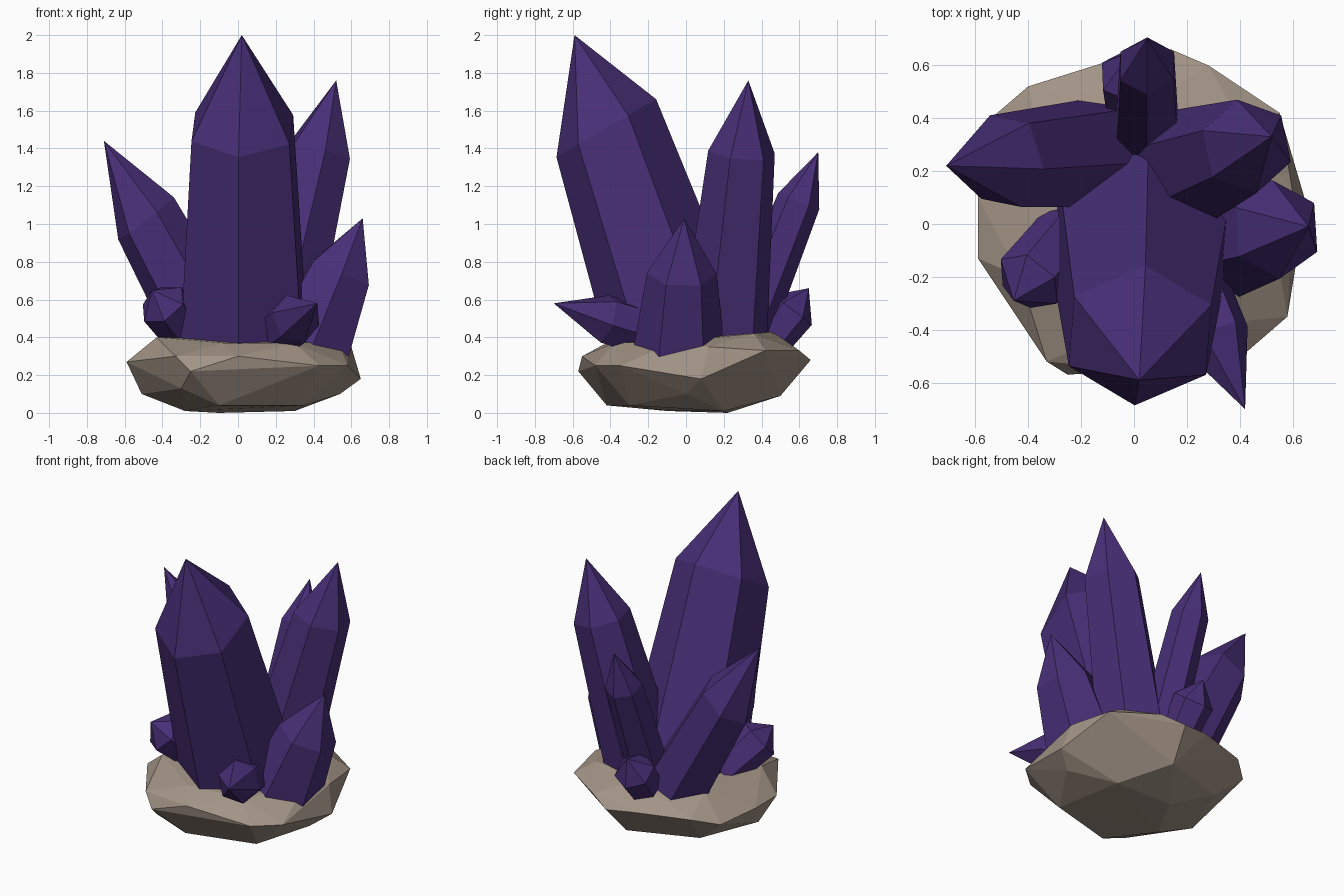
import bpy, bmesh
from math import cos, sin, radians, pi
from mathutils import Vector

if "Cube" in bpy.data.objects:
    bpy.data.objects.remove(bpy.data.objects["Cube"])


def material(name, color):
    m = bpy.data.materials.new(name)
    m.diffuse_color = (*color, 1)
    m.use_nodes = True
    m.node_tree.nodes["Principled BSDF"].inputs["Base Color"].default_value = m.diffuse_color
    return m


def finish(bm, name, mat):
    bmesh.ops.recalc_face_normals(bm, faces=bm.faces)
    mesh = bpy.data.meshes.new(name)
    bm.to_mesh(mesh)
    bm.free()
    mesh.materials.append(mat)
    ob = bpy.data.objects.new(name, mesh)
    bpy.context.collection.objects.link(ob)
    return ob


def crystal(name, base, tip, r_base, r_shoulder, shoulder, twist, skew, mat):
    """Six-sided pointed prism; twist is measured from the lean direction,
    skew drops the shoulder on the leaning side."""
    base, tip = Vector(base), Vector(tip)
    w = (tip - base).normalized()
    u = Vector((w.x, w.y, 0))
    u = (u - w * u.dot(w)).normalized()
    v = w.cross(u)
    bm = bmesh.new()

    def ring(center, r, drop):
        angles = [radians(twist) + i * pi / 3 for i in range(6)]
        return [bm.verts.new(center + (u * cos(a) + v * sin(a)) * r - w * drop * cos(a))
                for a in angles]

    low = ring(base, r_base, 0)
    high = ring(base.lerp(tip, shoulder), r_shoulder, skew)
    top = bm.verts.new(tip)
    bm.faces.new(low[::-1])
    for i in range(6):
        j = (i + 1) % 6
        bm.faces.new((low[i], low[j], high[j], high[i]))
        bm.faces.new((high[i], high[j], top))
    return finish(bm, name, mat)


purple = material("purple_crystal", (0.065, 0.028, 0.185))
stone = material("brown_stone", (0.36, 0.29, 0.235))

# Rock base: hull of rim, top and underside points
rim = [(-.59, .1, .27), (-.54, .4, .26), (-.4, .52, .3), (-.05, .63, .3), (.14, .66, .28),
       (.28, .6, .33), (.55, .42, .33), (.65, .08, .18), (.6, .12, .35), (.58, -.35, .25),
       (.43, -.48, .25), (0, -.55, .3), (-.25, -.57, .22), (-.33, -.52, .3), (-.59, -.13, .27)]
top = [(-.43, -.2, .4), (-.08, -.42, .37), (.3, -.38, .37), (.53, -.05, .38),
       (.42, .36, .42), (.05, .46, .43), (-.35, .3, .4)]
under = [(-.28, -.1, .01), (-.1, -.42, .04), (.35, -.3, .04), (.3, .2, .01), (-.1, .22, 0),
         (-.51, -.05, .1), (-.3, -.45, .13), (.54, 0, .1), (.1, .5, .09), (-.35, .35, .1)]
bm = bmesh.new()
for p in rim + top + under:
    bm.verts.new(p)
hull = bmesh.ops.convex_hull(bm, input=bm.verts)
bmesh.ops.delete(bm, geom=[e for e in hull["geom_interior"] if isinstance(e, bmesh.types.BMVert)],
                 context='VERTS')
finish(bm, "rock_base", stone)

# Crystals: name, base, tip, base radius, shoulder radius, shoulder position, twist, skew
for spec in [
    ("main_crystal", (.03, -.01, .3), (.02, -.59, 2), .38, .3, .71, -3, .06),
    ("back_right_crystal", (.16, .19, .3), (.52, .33, 1.76), .24, .18, .74, 20, 0),
    ("left_crystal", (-.09, .27, .3), (-.71, .22, 1.44), .22, .185, .64, -13, .03),
    ("right_crystal", (.35, -.04, .28), (.66, -.01, 1.03), .25, .185, .61, 28, 0),
    ("back_crystal", (.05, .27, .3), (.05, .70, 1.38), .14, .117, .76, 0, 0),
    ("small_back_crystal", (0, .4, .33), (-.01, .65, .66), .11, .13, .65, 0, 0),
    ("small_front_right_crystal", (.2, -.18, .42), (.42, -.70, .58), .14, .135, .48, 15, 0),
    ("small_front_left_crystal", (-.25, -.03, .38), (-.455, -.29, .65), .12, .135, .72, 30, 0),
]:
    crystal(*spec, purple)
